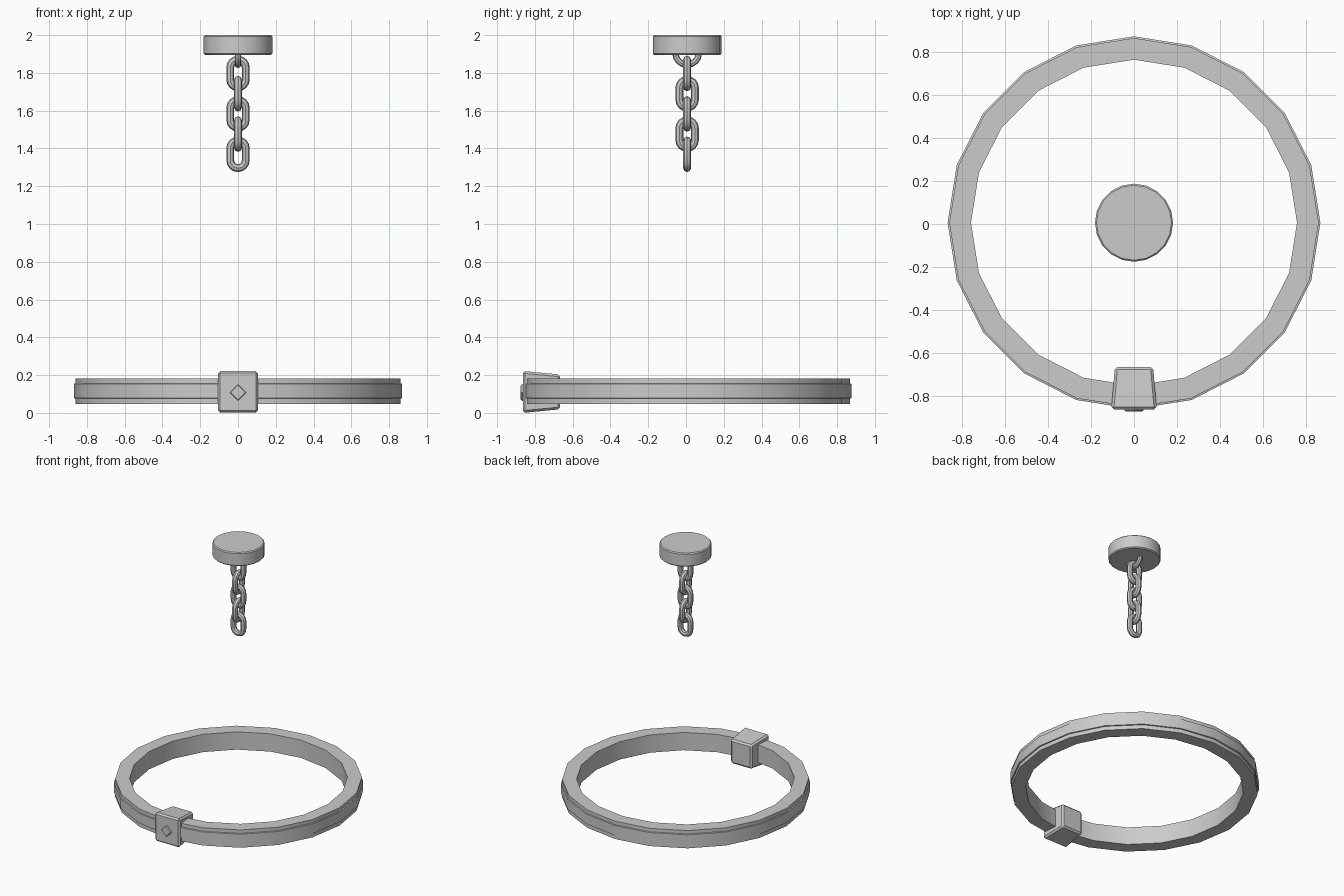
import bpy, bmesh
from math import sin, cos, pi, radians

if "Cube" in bpy.data.objects:
    bpy.data.objects.remove(bpy.data.objects["Cube"])

CY = 0.006  # shared centre line in y


def finish(name, bm, smooth=True, bevel=0.0, segs=1):
    bmesh.ops.recalc_face_normals(bm, faces=bm.faces)
    me = bpy.data.meshes.new(name)
    bm.to_mesh(me)
    bm.free()
    ob = bpy.data.objects.new(name, me)
    bpy.context.collection.objects.link(ob)
    if bevel:
        mod = ob.modifiers.new("Bevel", 'BEVEL')
        mod.width = bevel
        mod.segments = segs
    if smooth:
        bpy.context.view_layer.objects.active = ob
        ob.select_set(True)
        bpy.ops.object.shade_smooth_by_angle(angle=radians(30))
        ob.select_set(False)
    return ob


def bridge(bm, rings):
    # join closed rings into a closed loop of quads
    for i, a in enumerate(rings):
        b = rings[(i + 1) % len(rings)]
        n = len(a)
        for j in range(n):
            k = (j + 1) % n
            bm.faces.new((a[j], a[k], b[k], b[j]))


def hoop(name, profile, sides):
    bm = bmesh.new()
    rings = []
    for i in range(sides):
        t = 2 * pi * i / sides
        rings.append([bm.verts.new((r * cos(t), CY + r * sin(t), z)) for r, z in profile])
    bridge(bm, rings)
    return finish(name, bm)


def link(name, z, half_straight, radius, tube, side_on, n=8, sides=8):
    # stadium-shaped chain link, upright in the xz or yz plane
    bm = bmesh.new()
    rings = []
    for end in (1, -1):
        for i in range(n + 1):
            t = pi * i / n + (0 if end == 1 else pi)
            ring = []
            for j in range(sides):
                p = 2 * pi * j / sides
                r = radius + tube * cos(p)
                u, v, w = r * cos(t), tube * sin(p), z + end * half_straight + r * sin(t)
                ring.append(bm.verts.new((v, CY + u, w) if side_on else (u, CY + v, w)))
            rings.append(ring)
    bridge(bm, rings)
    bmesh.ops.remove_doubles(bm, verts=bm.verts, dist=1e-5)
    return finish(name, bm)


# Ceiling cap
bm = bmesh.new()
bmesh.ops.create_cone(bm, cap_ends=True, segments=20, radius1=0.182, radius2=0.182, depth=0.105)
bmesh.ops.translate(bm, verts=bm.verts, vec=(0, CY, 1.9475))
cap = finish("ceiling_cap", bm, bevel=0.007)
cap.modifiers["Bevel"].limit_method = 'ANGLE'

# Hanging loop under the cap
link("cap_loop", 1.905, 0.0, 0.062, 0.017, True)

# Chain of alternating links
for i in range(5):
    link(f"chain_link_{i + 1}", 1.797 - 0.107 * i, 0.032, 0.041, 0.021, i % 2 == 1)

# Large hoop with a raised band around the outside
hoop("hoop", [(0.76, 0.046), (0.861, 0.046), (0.861, 0.076), (0.869, 0.078),
              (0.869, 0.154), (0.861, 0.156), (0.861, 0.183), (0.76, 0.183)], 20)

# Tapered clasp block at the front
ZC = 0.111
bm = bmesh.new()
bmesh.ops.create_cube(bm, size=1)
for v in bm.verts:
    front = v.co.y < 0
    h, k = (0.106, 0.111) if front else (0.089, 0.092)
    v.co = (h * (1 if v.co.x > 0 else -1), -0.864 if front else -0.667,
            ZC + k * (1 if v.co.z > 0 else -1))
finish("clasp_block", bm, smooth=False, bevel=0.012)

# Diamond stud on the clasp
bm = bmesh.new()
rings = [[bm.verts.new((r * cos(i * pi / 2), y, 0.108 + r * sin(i * pi / 2))) for i in range(4)]
         for r, y in ((0.044, -0.85), (0.044, -0.869), (0.038, -0.875))]
for a, b in zip(rings, rings[1:]):
    for j in range(4):
        k = (j + 1) % 4
        bm.faces.new((a[j], a[k], b[k], b[j]))
bm.faces.new(rings[0])
bm.faces.new(rings[-1])
finish("diamond_stud", bm, smooth=False)
